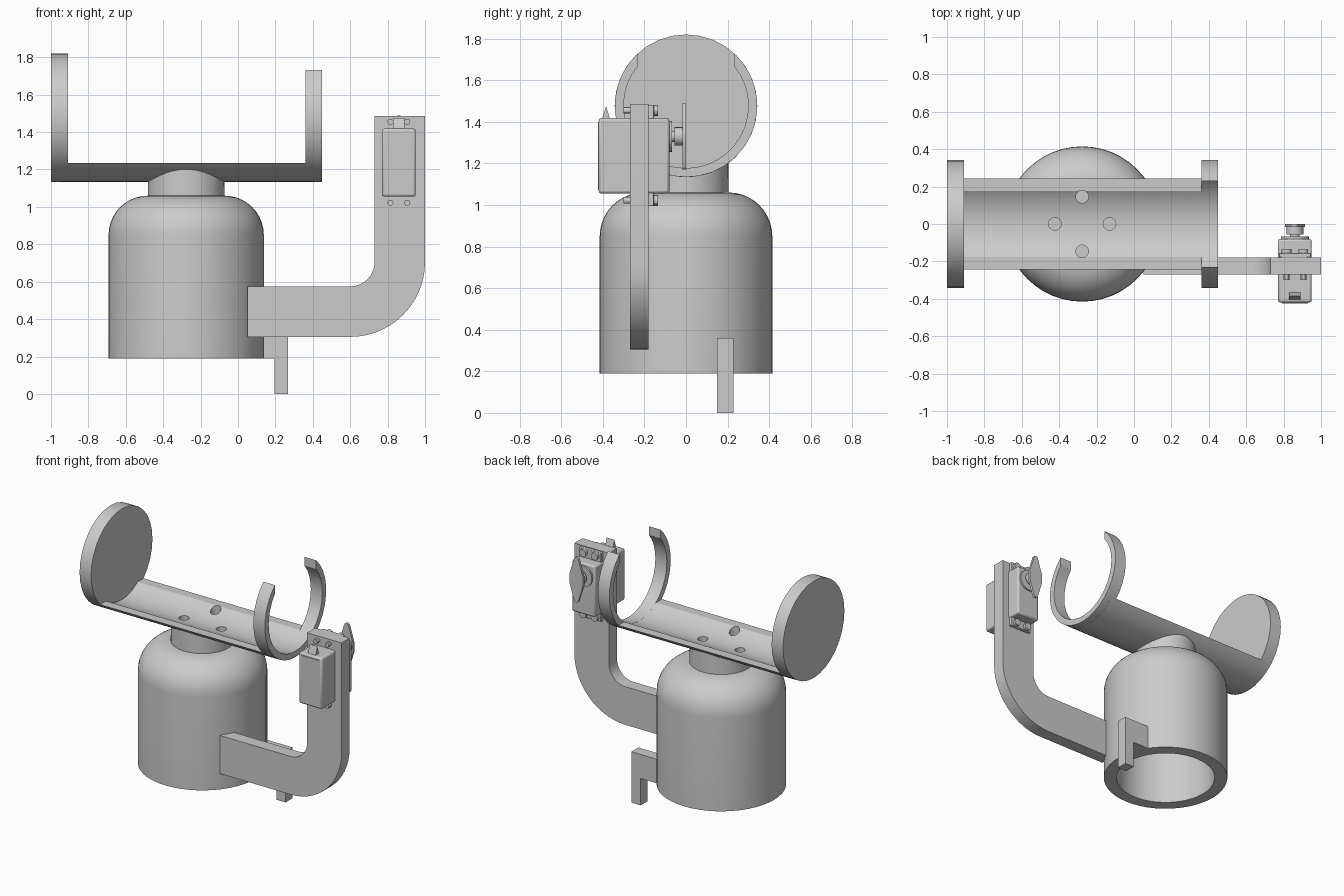
import bpy, bmesh
from math import pi, sin, cos, asin, acos, radians
from mathutils import Vector

cube = bpy.data.objects.get("Cube")
if cube:
    bpy.data.objects.remove(cube, do_unlink=True)

GREY = (0.6, 0.6, 0.6, 1)
grey = bpy.data.materials.new("light grey plastic")
grey.use_nodes = True
grey.diffuse_color = GREY
grey.node_tree.nodes["Principled BSDF"].inputs["Base Color"].default_value = GREY


def finish(name, bm, bevel=0):
    bmesh.ops.recalc_face_normals(bm, faces=bm.faces)
    mesh = bpy.data.meshes.new(name)
    bm.to_mesh(mesh)
    bm.free()
    mesh.materials.append(grey)
    ob = bpy.data.objects.new(name, mesh)
    bpy.context.collection.objects.link(ob)
    if bevel:
        mod = ob.modifiers.new("bevel", "BEVEL")
        mod.width, mod.segments = bevel, 2
    return ob


def prism(name, outline, axis, start, end, bevel=0):
    """Extrude a 2D outline along an axis."""
    place = {"x": lambda u, v, w: (w, u, v),
             "y": lambda u, v, w: (u, w, v),
             "z": lambda u, v, w: (u, v, w)}[axis]
    bm = bmesh.new()
    face = bm.faces.new([bm.verts.new(place(u, v, start)) for u, v in outline])
    ext = bmesh.ops.extrude_face_region(bm, geom=[face])["geom"]
    shift = Vector(place(0, 0, end - start))
    bmesh.ops.translate(bm, vec=shift, verts=[g for g in ext if isinstance(g, bmesh.types.BMVert)])
    return finish(name, bm, bevel)


def arc(cu, cv, r, a, b, n):
    return [(cu + r * cos(a + (b - a) * i / n), cv + r * sin(a + (b - a) * i / n))
            for i in range(n + 1)]


def circle(cu, cv, r, n=32):
    return arc(cu, cv, r, 0, 2 * pi, n)[:-1]


def rect(u0, u1, v0, v1):
    return [(u0, v0), (u1, v0), (u1, v1), (u0, v1)]


def lathe(name, profile, x, n=48):
    """Spin an (r, z) profile round a vertical axis."""
    bm = bmesh.new()
    verts = [bm.verts.new((x + r, 0, z)) for r, z in profile]
    edges = [bm.edges.new(p) for p in zip(verts, verts[1:])]
    bmesh.ops.spin(bm, geom=verts + edges, cent=(x, 0, 0), axis=(0, 0, 1),
                   angle=2 * pi, steps=n)
    bmesh.ops.remove_doubles(bm, verts=bm.verts, dist=0.0005)
    return finish(name, bm)


def cut(ob, cutter):
    mod = ob.modifiers.new("cut", "BOOLEAN")
    mod.operation, mod.solver, mod.object = "DIFFERENCE", "EXACT", cutter
    bpy.context.view_layer.objects.active = ob
    bpy.ops.object.modifier_apply(modifier=mod.name)


BODY_X = -0.277
TUBE_Z, OUT, INN = 1.477, 0.343, 0.30

# Hollow bell-shaped body with a neck
profile = [(0, 0.97), (0.15, 0.97)]
profile += arc(0.15, 0.79, 0.18, pi / 2, 0, 8)
profile += [(0.33, 0.19), (0.415, 0.19)]
profile += arc(0.205, 0.85, 0.21, 0, pi / 2, 10)
profile += [(0.203, 1.24), (0, 1.24)]
body = lathe("bell_body", profile, BODY_X)

# Trough cradle, horizontal trim at its rims
lip = asin((1.235 - TUBE_Z) / OUT)
lip_in = asin((1.235 - TUBE_Z) / INN)
trough = prism("cradle_trough",
               arc(0, TUBE_Z, OUT, -pi - lip, lip, 18)
               + arc(0, TUBE_Z, INN, lip_in, -pi - lip_in, 18), "x", -0.95, 0.40)

# Saddle under the trough, then screw holes through the trough into the neck
saddle = prism("saddle_cutter", circle(0, TUBE_Z, OUT - 0.015, 48), "x", -0.9, 0.4)
cut(body, saddle)
cutters = [saddle]
for i in range(4):
    a = i * pi / 2
    hole = prism("hole_cutter", circle(BODY_X + 0.146 * cos(a), 0.146 * sin(a), 0.034, 16),
                 "z", 1.07, 1.4)
    cut(trough, hole)
    cut(body, hole)
    cutters.append(hole)
for c in cutters:
    bpy.data.objects.remove(c, do_unlink=True)

# End disc and open spring clip
prism("end_disc", circle(0, TUBE_Z, OUT), "x", -1.0, -0.91)
tip, tip_in = acos(0.23 / OUT), acos(0.23 / INN)
prism("open_clip",
      arc(0, TUBE_Z, OUT, -pi - tip, tip, 26)
      + arc(0, TUBE_Z, INN, tip_in, -pi - tip_in, 26), "x", 0.36, 0.45)

# Curved side arm
prism("side_arm",
      [(0.05, 0.305)] + arc(0.6, 0.705, 0.4, -pi / 2, 0, 14)
      + [(1.0, 1.485), (0.73, 1.485)] + arc(0.6, 0.705, 0.13, 0, -pi / 2, 10)
      + [(0.05, 0.575)], "y", -0.27, -0.18)

# Hooked bracket on the body
prism("hook_bracket", [(0.06, 0.19), (0.195, 0.19), (0.195, 0), (0.268, 0),
                       (0.268, 0.36), (0.06, 0.36)], "y", 0.15, 0.228)

# Servo motor: case, mounting flange, gear stage
SX, HZ = 0.86, 1.33
prism("servo_case", rect(0.77, 0.95, 1.055, 1.418), "y", -0.42, -0.08, 0.012)
prism("servo_flange", rect(0.775, 0.945, 0.995, 1.482), "y", -0.18, -0.155, 0.004)
prism("servo_label", rect(0.79, 0.93, 1.075, 1.40), "y", -0.424, -0.418)
prism("gear_cover", circle(SX, HZ, 0.075, 24), "y", -0.09, -0.068)
prism("output_spline", circle(SX, HZ, 0.026, 16), "y", -0.07, -0.015)
prism("horn_boss", circle(SX, HZ, 0.045, 16), "y", -0.055, -0.015)

# Double-ended horn with rounded tips
prism("servo_horn",
      arc(SX, HZ + 0.142, 0.018, radians(10), radians(170), 6)
      + [(SX - 0.053, HZ + 0.03), (SX - 0.053, HZ - 0.03)]
      + arc(SX, HZ - 0.142, 0.018, radians(190), radians(350), 6)
      + [(SX + 0.053, HZ - 0.03), (SX + 0.053, HZ + 0.03)], "y", -0.017, 0.0)

# Cable nub on top of the case
prism("cable_nub", [(-0.405, 1.41), (-0.365, 1.41), (-0.372, 1.435), (-0.384, 1.475),
                    (-0.398, 1.435)], "x", SX - 0.03, SX + 0.03)

# Mounting screws
for x in (0.815, 0.905):
    for z in (1.022, 1.455):
        prism("screw_shank", circle(x, z, 0.016, 12), "y", -0.30, -0.14)
        prism("screw_head", circle(x, z, 0.026, 12), "y", -0.157, -0.135)

# Smooth curved surfaces, keep hard edges
bpy.ops.object.select_all(action="DESELECT")
for ob in bpy.context.collection.objects:
    if ob.type == "MESH" and grey.name in ob.data.materials:
        ob.select_set(True)
        bpy.context.view_layer.objects.active = ob
bpy.ops.object.shade_smooth_by_angle(angle=radians(30))
